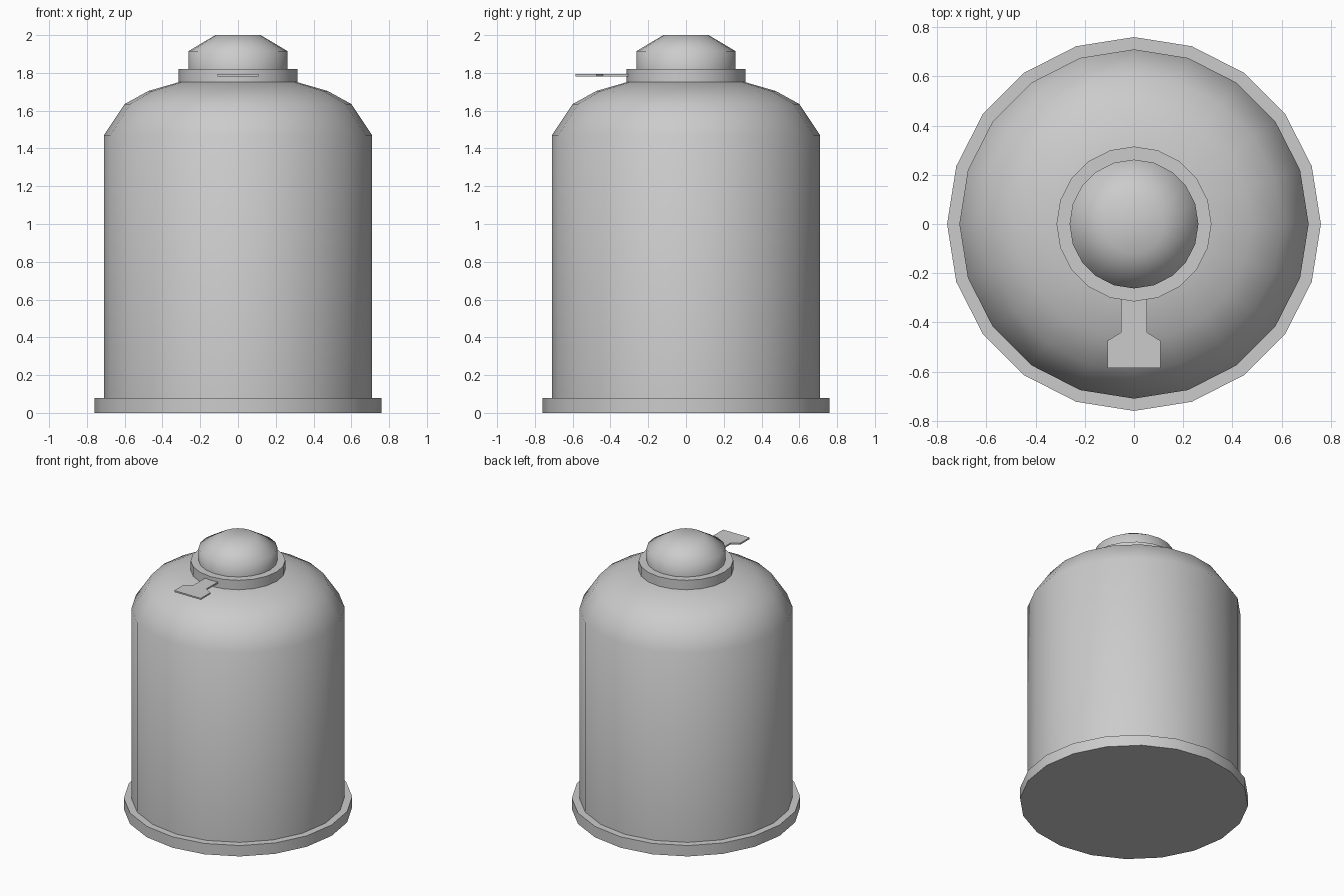
import bpy, bmesh, math

if "Cube" in bpy.data.objects:
    bpy.data.objects.remove(bpy.data.objects["Cube"])

SIDES = 20


def finish(bm, name, angle):
    bmesh.ops.recalc_face_normals(bm, faces=bm.faces)
    mesh = bpy.data.meshes.new(name)
    bm.to_mesh(mesh)
    bm.free()
    obj = bpy.data.objects.new(name, mesh)
    bpy.context.collection.objects.link(obj)
    bpy.ops.object.select_all(action='DESELECT')
    obj.select_set(True)
    bpy.context.view_layer.objects.active = obj
    if angle:
        bpy.ops.object.shade_smooth_by_angle(angle=math.radians(angle))
    return obj


def lathe(name, profile, angle):
    """Spin (radius, z) points around z and cap both ends."""
    bm = bmesh.new()
    rings = []
    for r, z in profile:
        rings.append([bm.verts.new((r * math.cos(math.tau * i / SIDES),
                                    r * math.sin(math.tau * i / SIDES), z))
                      for i in range(SIDES)])
    for a, b in zip(rings, rings[1:]):
        for i in range(SIDES):
            j = (i + 1) % SIDES
            bm.faces.new((a[i], a[j], b[j], b[i]))
    bm.faces.new(rings[0][::-1])
    bm.faces.new(rings[-1])
    return finish(bm, name, angle)


# Flange at the bottom
lathe("base_rim", [(0.76, 0), (0.76, 0.08), (0.70, 0.08)], 60)

# Cylinder wall with rounded shoulder
lathe("canister_body", [(0.71, 0.07), (0.71, 1.47), (0.60, 1.635),
                        (0.475, 1.704), (0.31, 1.752)], 50)

# Neck ring
lathe("collar", [(0.315, 1.74), (0.315, 1.82), (0.255, 1.82)], 60)

# Domed cap
lathe("top_cap", [(0.262, 1.81), (0.262, 1.915), (0.12, 2.0)], 65)

# Thin pull tab at the front, mirrored half outline
half = [(0.052, -0.29), (0.052, -0.44), (0.108, -0.475), (0.108, -0.585)]
outline = half + [(-x, y) for x, y in reversed(half)]
bm = bmesh.new()
face = bm.faces.new([bm.verts.new((x, y, 1.782)) for x, y in outline])
ext = bmesh.ops.extrude_face_region(bm, geom=[face])
bmesh.ops.translate(bm, vec=(0, 0, 0.011),
                    verts=[v for v in ext["geom"] if isinstance(v, bmesh.types.BMVert)])
finish(bm, "pull_tab", 0)
